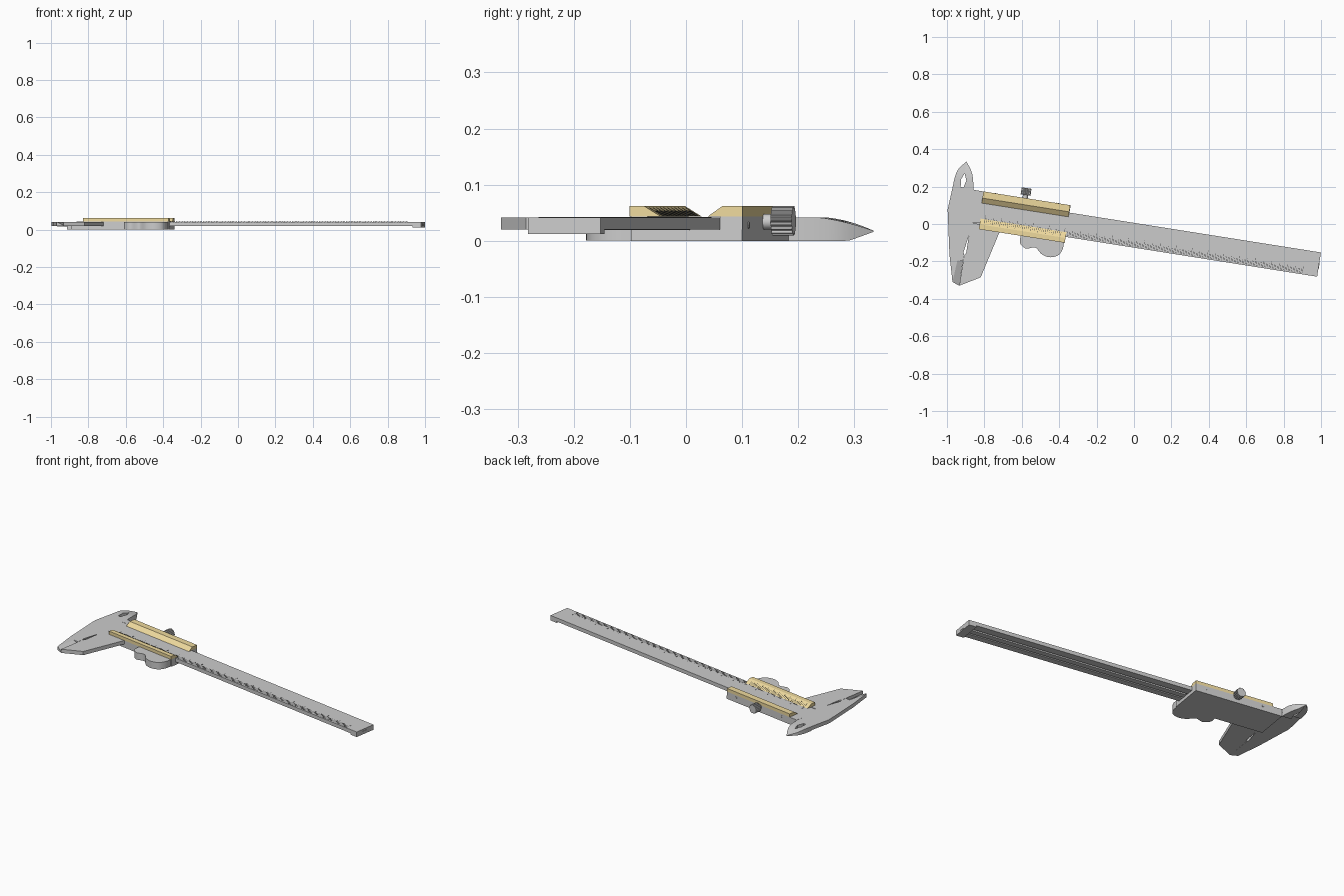
import bpy, bmesh
from math import cos, sin, pi, radians
from mathutils import Matrix, Vector

if "Cube" in bpy.data.objects:
    bpy.data.objects.remove(bpy.data.objects["Cube"])

# Everything is laid out along the beam (u, v, z), then turned into place
TURN = Matrix.Rotation(radians(-9), 4, 'Z')
Z0, Z1 = 0.02, 0.042          # beam and jaw thickness


def material(name, color):
    m = bpy.data.materials.new(name)
    m.diffuse_color = color
    m.use_nodes = True
    m.node_tree.nodes["Principled BSDF"].inputs["Base Color"].default_value = m.diffuse_color
    return m


BRASS = material("pale_brass", (0.86, 0.70, 0.34, 1))
DARK = material("dark_mark", (0.06, 0.06, 0.06, 1))


def finish(name, bm, mat=None):
    bmesh.ops.recalc_face_normals(bm, faces=bm.faces)
    me = bpy.data.meshes.new(name)
    bm.to_mesh(me)
    bm.free()
    me.transform(TURN)
    if mat:
        me.materials.append(mat)
    ob = bpy.data.objects.new(name, me)
    bpy.context.collection.objects.link(ob)
    return ob


def loft(bm, a, b):
    va, vb = [bm.verts.new(p) for p in a], [bm.verts.new(p) for p in b]
    n = len(va)
    caps = [bm.faces.new(va), bm.faces.new(vb)]
    for i in range(n):
        j = (i + 1) % n
        bm.faces.new((va[i], va[j], vb[j], vb[i]))
    bmesh.ops.triangulate(bm, faces=[f for f in caps if n > 4])


def plate(name, pts, z0=Z0, z1=Z1, mat=None):
    """Flat outline thickened in z; z0 / z1 may be a list, one per point."""
    lo = z0 if isinstance(z0, list) else [z0] * len(pts)
    hi = z1 if isinstance(z1, list) else [z1] * len(pts)
    bm = bmesh.new()
    loft(bm, [(*p, z) for p, z in zip(pts, lo)], [(*p, z) for p, z in zip(pts, hi)])
    return finish(name, bm, mat)


def rail(name, profile, u0, u1, mat=None):
    """A (v, z) cross-section run along the beam direction."""
    bm = bmesh.new()
    loft(bm, [(u0, *p) for p in profile], [(u1, *p) for p in profile])
    return finish(name, bm, mat)


def rect(a0, a1, b0, b1):
    return [(a0, b0), (a1, b0), (a1, b1), (a0, b1)]


def smooth_path(pts, steps=5):
    """Catmull-Rom curve through the points."""
    P = [Vector(p) for p in [pts[0]] + pts + [pts[-1]]]
    out = []
    for i in range(1, len(P) - 2):
        a, b, c, d = P[i - 1:i + 3]
        for k in range(steps):
            t = k / steps
            out.append(tuple(0.5 * (2 * b + (c - a) * t + (2 * a - 5 * b + 4 * c - d) * t * t
                                    + (3 * b - a - 3 * c + d) * t ** 3)))
    return out + [pts[-1]]


# Beam with a groove along its back, depth rod and end stop
rail("beam", [(-.125, Z0), (-.09, Z0), (-.09, .031), (-.038, .031), (-.038, Z0),
              (.006, Z0), (.006, Z1), (-.125, Z1)], -.87, 1.0)
rail("depth_rod", rect(-.08, -.048, .019, .0315), -.35, 1.013)
rail("end_stop", rect(-.125, .006, .012, Z1), .965, 1.011)

# Fixed jaw and its bevelled measuring tip
plate("fixed_jaw", [(-.988, .05), (-.996, -.08), (-.949, -.315), (-.91, -.458), (-.902, -.34),
                    (-.872, -.34), (-.872, -.302), (-.877, -.292), (-.877, -.125),
                    (-.85, -.125), (-.85, .006), (-.876, .006), (-.876, .05)])
plate("fixed_jaw_tip", [(-.902, -.34), (-.872, -.34), (-.871, -.472), (-.91, -.458)],
      Z0, [Z1, .024, .024, Z1])

# Sliding jaw
plate("sliding_jaw", [(-.862, -.13), (-.862, -.295), (-.871, -.305), (-.871, -.472),
                      (-.765, -.41), (-.702, -.15), (-.702, -.13)])

# Upper jaws for inside measuring: curved outside, thinning to a point
left = smooth_path([(-.988, .05), (-.985, .1), (-.972, .145), (-.937, .19)])
right = smooth_path([(-.937, .19), (-.903, .143), (-.887, .1), (-.876, .046)])
inner_l = [(-.937, .125), (-.951, .09), (-.946, .05)]
inner_r = [(-.932, .046), (-.922, .09), (-.937, .125)]


def top(p):
    return Z1 - .024 * max(0, (p[1] - .09) / .1) ** 1.6


def low(p):
    return .016 * max(0, (p[1] - .15) / .04)


pts = left + inner_l
plate("fixed_upper_jaw", pts, .016, [max(.018, top(p)) for p in pts])
pts = right + inner_r
plate("sliding_upper_jaw", pts, [low(p) for p in pts], [max(.018, top(p)) for p in pts])

# Slider: back plate and two side walls around the beam
plate("slider_back", rect(-.876, -.35, -.155, .046), 0, Z0)
plate("slider_upper_wall", rect(-.876, -.352, .006, .046), 0, .043)
plate("slider_lower_wall", rect(-.815, -.35, -.155, -.125), 0, .043)

# Brass scale strips with inward bevels
rail("upper_scale_strip", [(.046, .043), (.046, .062), (.010, .062), (-.017, .043)],
     -.822, -.352, BRASS)
rail("lower_scale_strip", [(-.157, .043), (-.157, .062), (-.131, .062), (-.1, .043)],
     -.815, -.35, BRASS)

# Wavy thumb grip
grip = smooth_path([(-.588, -.15), (-.586, -.195), (-.550, -.220), (-.502, -.207), (-.463, -.236),
                    (-.418, -.246), (-.376, -.230), (-.356, -.194), (-.355, -.15)], 6)
plate("thumb_grip", grip, .001, Z1)


# Lock screw and wall pins, all round parts lying across the beam
def round_part(name, u, z, v0, v1, radii, n):
    bm = bmesh.new()
    ring = [(u + radii[i % len(radii)] * cos(2 * pi * i / n), z + radii[i % len(radii)] * sin(2 * pi * i / n))
            for i in range(n)]
    loft(bm, [(p, v0, q) for p, q in ring], [(p, v1, q) for p, q in ring])
    return finish(name, bm)


round_part("lock_screw_head", -.597, .036, .062, .100, (.0265, .0265, .023, .023), 72)
round_part("lock_screw_shaft", -.597, .034, .040, .064, (.014,), 24)
for i, u in enumerate((-.76, -.42)):
    round_part(f"wall_pin_{i + 1}", u, .028, .04, .048, (.006,), 12)

# Engraved-style graduation marks on the beam
bm = bmesh.new()
for i in range(201):
    u = -.79 + i * .0086
    length = .040 if i % 10 == 0 else .031 if i % 5 == 0 else .024
    q = rect(u - .0009, u + .0009, -.119, -.119 + length)
    loft(bm, [(*p, Z1 - .001) for p in q], [(*p, Z1 + .0006) for p in q])
finish("beam_graduations", bm, DARK)

# Vernier marks lying on the lower strip's bevel
bm = bmesh.new()
for i in range(41):
    u = -.79 + i * .0103
    v = -.126 if i % 4 == 0 else -.117


    def on_bevel(v, h):
        return .062 - .019 * (v + .131) / .031 + h
    q = rect(u - .0009, u + .0009, v, -.102)
    loft(bm, [(*p, on_bevel(p[1], -.001)) for p in q], [(*p, on_bevel(p[1], .0006)) for p in q])
finish("vernier_graduations", bm, DARK)

# Soft shading on the curved parts, sharp edges kept
bpy.ops.object.select_all(action='DESELECT')
for name in ("thumb_grip", "lock_screw_shaft", "fixed_upper_jaw", "sliding_upper_jaw"):
    ob = bpy.data.objects[name]
    ob.select_set(True)
    bpy.context.view_layer.objects.active = ob
bpy.ops.object.shade_smooth_by_angle(angle=radians(30))
